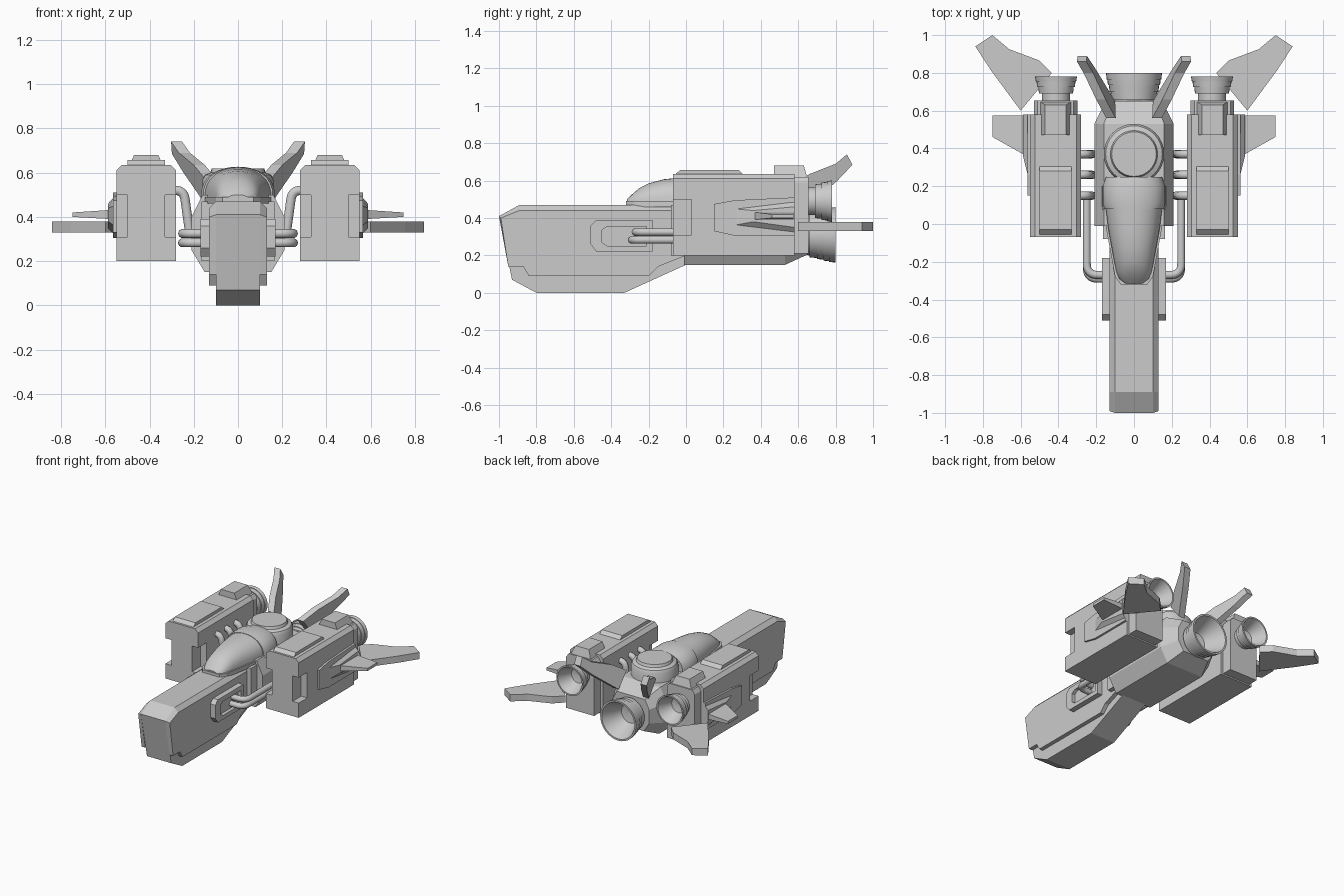
import bpy, bmesh, math
from mathutils import Vector

if "Cube" in bpy.data.objects:
    bpy.data.objects.remove(bpy.data.objects["Cube"])

AX = {'x': lambda p, t: (t, p[0], p[1]),
      'y': lambda p, t: (p[0], t, p[1]),
      'z': lambda p, t: (p[0], p[1], t)}


def finish(name, bm, mirror=False, smooth=False):
    bmesh.ops.recalc_face_normals(bm, faces=bm.faces)
    me = bpy.data.meshes.new(name)
    bm.to_mesh(me)
    bm.free()
    ob = bpy.data.objects.new(name, me)
    bpy.context.collection.objects.link(ob)
    if smooth:
        bpy.ops.object.select_all(action='DESELECT')
        ob.select_set(True)
        bpy.context.view_layer.objects.active = ob
        bpy.ops.object.shade_smooth_by_angle(angle=math.radians(35))
    if mirror:
        ob.modifiers.new("mirror", 'MIRROR')
    return ob


def loft(name, rings, mirror=False, smooth=False, closed=False):
    """Skin a list of equal-length 3D loops, capping the ends."""
    bm = bmesh.new()
    vs = [[bm.verts.new(p) for p in r] for r in rings]
    n = len(vs[0])
    pairs = list(zip(vs, vs[1:])) + ([(vs[-1], vs[0])] if closed else [])
    for a, b in pairs:
        for i in range(n):
            bm.faces.new((a[i], a[(i + 1) % n], b[(i + 1) % n], b[i]))
    if not closed:
        bm.faces.new(vs[0])
        bm.faces.new(vs[-1])
    return finish(name, bm, mirror, smooth)


def prism(name, axis, pts, a, b, pts2=None, mirror=False):
    f = AX[axis]
    return loft(name, [[f(p, a) for p in pts], [f(p, b) for p in pts2 or pts]], mirror)


def box(name, x, y, z, mirror=False):
    return prism(name, 'z', [(x[0], y[0]), (x[1], y[0]), (x[1], y[1]), (x[0], y[1])],
                 z[0], z[1], mirror=mirror)


def lathe(name, cx, cy, cz, prof, axis, mirror=False, closed=False, n=32):
    """Revolve (radius, height) points about the y or z axis."""
    rings = []
    for r, h in prof:
        ring = []
        for i in range(n):
            c, s = r * math.cos(math.tau * i / n), r * math.sin(math.tau * i / n)
            ring.append((cx + c, h, cz + s) if axis == 'y' else (cx + c, cy + s, h))
        rings.append(ring)
    return loft(name, rings, mirror, True, closed)


def pipe(name, p0, corner, p1, fillet, r):
    p0, c, p1 = Vector(p0), Vector(corner), Vector(p1)
    a, b = c + (p0 - c).normalized() * fillet, c + (p1 - c).normalized() * fillet
    pts = [p0] + [a.lerp(c, t / 8).lerp(c.lerp(b, t / 8), t / 8) for t in range(9)] + [p1]
    cu = bpy.data.curves.new(name, 'CURVE')
    cu.dimensions = '3D'
    cu.bevel_depth, cu.bevel_resolution, cu.use_fill_caps = r, 3, True
    sp = cu.splines.new('POLY')
    sp.points.add(len(pts) - 1)
    for q, p in zip(sp.points, pts):
        q.co = (*p, 1)
    sp.use_smooth = True
    bpy.context.collection.objects.link(bpy.data.objects.new(name, cu))


# Nose: central keel, with a chamfered armour plate on each side
prism("nose_core", 'x', [(-1, .41), (-.93, .07), (-.8, 0), (-.33, 0), (0, .15), (.1, .2),
                         (.1, .47), (-.89, .47)], -.1, .1)
lower = [(-.95, .14), (-.87, .14), (-.84, .09), (-.2, .09), (-.15, .14), (.05, .22)]
prism("nose_side_plate", 'x', [(-1, .41)] + lower + [(.05, .47), (-.89, .47)], .1, .13,
      [(-.99, .40)] + lower + [(.05, .44), (-.89, .44)], mirror=True)

# Nose side frame, an octagonal border with a recessed window
outer = [(-.48, .22), (-.18, .22), (-.18, .39), (-.48, .39), (-.51, .36), (-.51, .26)]
inner = [(-.42, .25), (-.21, .25), (-.21, .355), (-.42, .355), (-.45, .335), (-.45, .27)]
loft("nose_side_frame", [[(.12, *p) for p in outer], [(.17, *p) for p in outer],
                         [(.17, *p) for p in inner], [(.145, *p) for p in inner]], mirror=True)

# Shoulder between the nose and the body
box("shoulder", (-.165, .165), (-.08, .1), (.2, .47))

# Body with tapered tail
half = [(.15, .15), (.21, .25), (.21, .4), (.16, .5)]
sec = half + [(-x, z) for x, z in reversed(half)]
tail = [(x * .72, .32 + (z - .32) * .68) for x, z in sec]
loft("body", [[(x, y, z) for x, z in s] for s, y in
              ((sec, -.01), (sec, .53), (tail, .65))])

# Canopy with swept half-round sections
rings = []
for y, w, h in ((-.315, .05, .025), (-.29, .08, .05), (-.25, .095, .085), (-.2, .105, .11),
                (-.12, .12, .132), (-.02, .138, .142), (.09, .152, .148)):
    arc = [math.pi * i / 16 for i in range(17)]
    rings.append([(w * math.cos(t), y, .475 + h * math.sin(t) ** .75) for t in arc])
loft("canopy_glass", rings, smooth=True)
rings = []
for y, w, h in ((.08, .158, .15), (.11, .168, .152), (.2, .168, .152), (.25, .15, .14)):
    rings.append([(w * math.cos(t), y, .475 + h * math.sin(t) ** .7) for t in arc])
loft("canopy_hood", rings, smooth=True)
prism("canopy_rim", 'z', [(-.07, -.32), (.07, -.32), (.1, -.28), (.17, .1), (.17, .2),
                          (-.17, .2), (-.17, .1), (-.1, -.28)], .46, .49)

# Round hatch behind the canopy
lathe("round_hatch", 0, .37, 0, [(.16, .45), (.16, .57), (.15, .59), (.125, .6), (.118, .62)], 'z')

# Main engine nozzle and pod nozzles, hollow with stepped rings
lathe("main_nozzle", 0, 0, .31, [(.10, .6), (.11, .66), (.12, .66), (.124, .70), (.129, .70),
      (.133, .735), (.138, .735), (.141, .765), (.145, .765), (.148, .8), (.135, .8), (.07, .66),
      (.01, .65)], 'y')
lathe("pod_nozzle", .413, 0, .49, [(.075, .63), (.075, .69), (.09, .69), (.094, .725), (.1, .725),
      (.103, .755), (.107, .755), (.111, .78), (.1, .78), (.055, .68), (.01, .67)], 'y', True)

# Engine pods with front corner notches
pod = [(.28, .2), (.55, .2), (.55, .61), (.525, .635), (.305, .635), (.28, .61)]
ob = prism("engine_pod", 'y', pod, -.07, .58)
for i, x in enumerate(((.2, .33), (.5, .6))):
    cut = box(f"notch_cutter_{i}", x, (-.2, .03), (.31, .5))
    cut.hide_render = True
    cut.hide_set(True)
    m = ob.modifiers.new("notch", 'BOOLEAN')
    m.object, m.operation, m.solver = cut, 'DIFFERENCE', 'EXACT'
ob.modifiers.new("mirror", 'MIRROR')
prism("pod_tail", 'y', [(.3, .21), (.53, .21), (.53, .59), (.51, .62), (.32, .62), (.3, .59)],
      .57, .655, mirror=True)

# Pod roof plates
prism("pod_roof_plate", 'x', [(-.06, .63), (-.03, .658), (.28, .658), (.31, .63)], .33, .5,
      mirror=True)
prism("pod_roof_block", 'z', [(.33, .47), (.5, .47), (.5, .65), (.33, .65)], .61, .68,
      [(.36, .47), (.47, .47), (.47, .63), (.36, .63)], mirror=True)

# Pod side panel
prism("pod_side_panel", 'x', [(.15, .33), (.26, .305), (.58, .305), (.58, .51), (.26, .495),
      (.15, .475)], .54, .565, mirror=True)
prism("pod_fin_mount", 'x', [(.25, .36), (.58, .32), (.58, .49), (.25, .45)], .56, .588,
      [(.36, .38), (.58, .35), (.58, .46), (.36, .44)], mirror=True)

# Small side fins
prism("small_fin", 'x', [(.36, .39), (.575, .39), (.575, .432), (.36, .432)], .57, .748,
      [(.46, .4), (.575, .4), (.575, .42), (.46, .42)], mirror=True)

# Large swept fins behind the pods
prism("large_fin", 'z', [(.435, .8), (.5, .865), (.66, .925), (.75, 1), (.84, .94), (.755, .81),
      (.6, .6)], .33, .38, mirror=True)

# Upright V fins
fin = [(.56, .57), (.66, .635), (.8, .69), (.86, .74), (.89, .685), (.81, .6), (.65, .46)]
loft("v_fin", [[(.12 + 1.34 * ((y - .6) * .275 + (z - .51) * .2) + t, y, z) for y, z in fin]
               for t in (-.025, .025)], mirror=True)

# Pipes joining nose, body and pods
for s, side in ((-1, "left"), (1, "right")):
    for y, z in ((-.27, .325), (-.29, .283)):
        pipe(f"fuel_pipe_{side}", (s * .13, y, z), (s * .25, y, z), (s * .25, .13, z), .06, .021)
    for y in (.15, .26, .37):
        pipe(f"coolant_pipe_{side}", (s * .3, y, .52), (s * .245, y, .52), (s * .22, y, .34),
             .04, .022)
